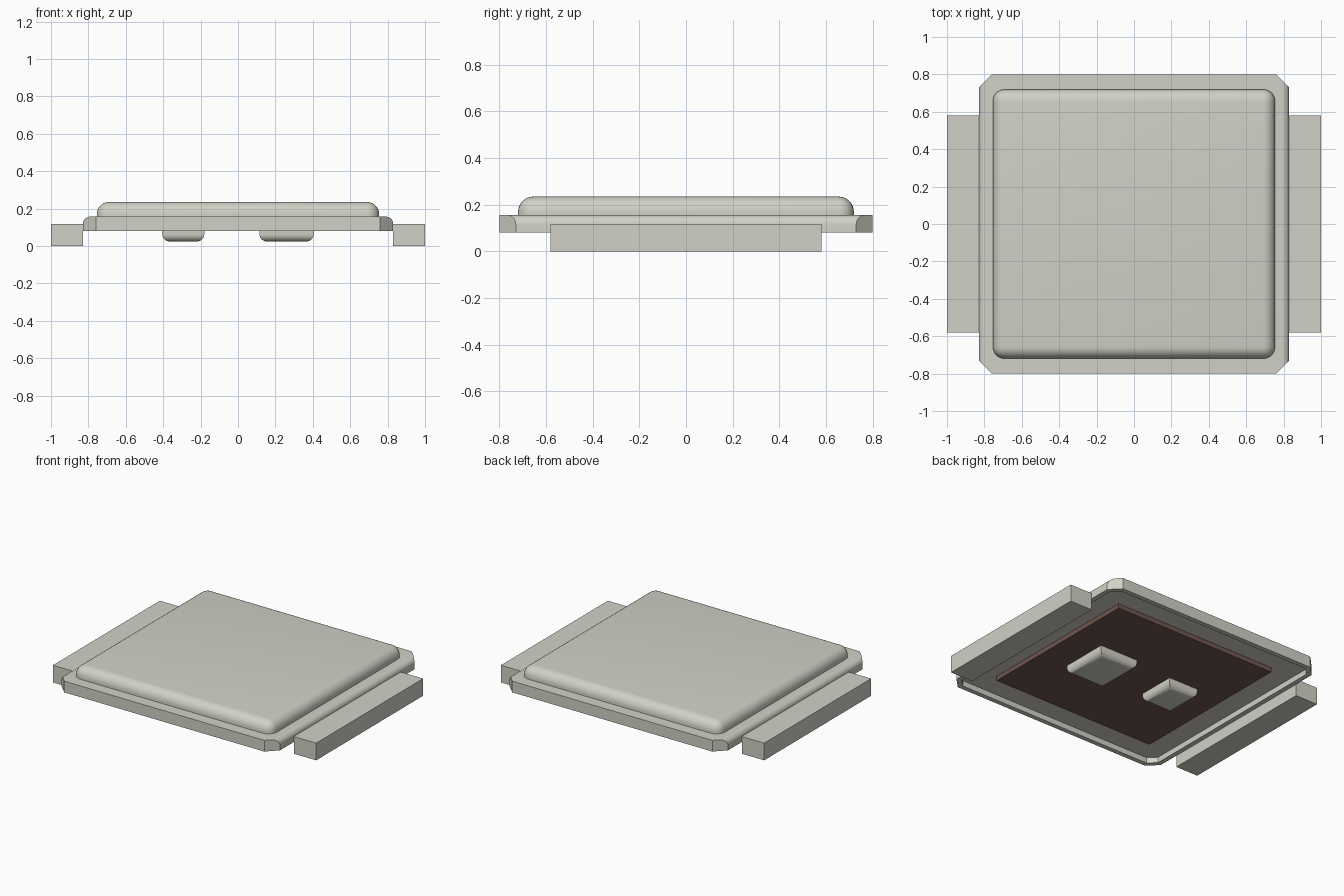
import bpy, bmesh, math
from mathutils import Vector

if "Cube" in bpy.data.objects:
    bpy.data.objects.remove(bpy.data.objects["Cube"], do_unlink=True)


def make_material(name, rgb):
    mat = bpy.data.materials.new(name)
    mat.use_nodes = True
    mat.diffuse_color = (*rgb, 1)
    bsdf = next(n for n in mat.node_tree.nodes if n.type == 'BSDF_PRINCIPLED')
    bsdf.inputs["Base Color"].default_value = (*rgb, 1)
    return mat


metal = make_material("warm grey metal", (0.645, 0.638, 0.572))
brown = make_material("dark brown", (0.16, 0.09, 0.075))


def finish(name, bm, mat):
    bmesh.ops.recalc_face_normals(bm, faces=bm.faces)
    mesh = bpy.data.meshes.new(name)
    bm.to_mesh(mesh)
    bm.free()
    obj = bpy.data.objects.new(name, mesh)
    bpy.context.collection.objects.link(obj)
    mesh.materials.append(mat)
    bpy.ops.object.select_all(action='DESELECT')
    obj.select_set(True)
    bpy.context.view_layer.objects.active = obj
    bpy.ops.object.shade_smooth_by_angle(angle=math.radians(30))
    return obj


def box(name, x, y, z, mat, radius=0, rounded=None):
    """Box between ranges; edges passing the rounded test get a bevel."""
    bm = bmesh.new()
    bmesh.ops.create_cube(bm, size=1)
    for v in bm.verts:
        v.co = Vector(r[0] if c < 0 else r[1] for c, r in zip(v.co, (x, y, z)))
    if rounded:
        edges = [e for e in bm.edges if rounded(sorted(v.co.z for v in e.verts))]
        bmesh.ops.bevel(bm, geom=edges, offset=radius, segments=7,
                        profile=0.5, affect='EDGES')
    return finish(name, bm, mat)


# Flange: profile with rounded ends, extruded front to back
HX, HY, LOW, HIGH, R = 0.83, 0.80, 0.08, 0.157, 0.04
arc = [(HX - R + R * math.cos(a), HIGH - R + R * math.sin(a))
       for a in (i * math.pi / 12 for i in range(7))]
half = [(HX, LOW)] + arc
profile = half + [(-px, pz) for px, pz in reversed(half)]
bm = bmesh.new()
face = bm.faces.new([bm.verts.new((px, -HY, pz)) for px, pz in profile])
ext = bmesh.ops.extrude_face_region(bm, geom=[face])
bmesh.ops.translate(bm, vec=(0, 2 * HY, 0),
                    verts=[g for g in ext["geom"] if isinstance(g, bmesh.types.BMVert)])
# Cut corners
for sx in (-1, 1):
    for sy in (-1, 1):
        geom = bm.verts[:] + bm.edges[:] + bm.faces[:]
        cut = bmesh.ops.bisect_plane(bm, geom=geom, plane_co=(sx * HX, sy * (HY - 0.07), 0),
                                     plane_no=(sx, sy, 0), clear_outer=True)
        rim = [g for g in cut["geom_cut"] if isinstance(g, bmesh.types.BMEdge)]
        bmesh.ops.holes_fill(bm, edges=rim)
bmesh.ops.recalc_face_normals(bm, faces=bm.faces)
# Shallow recess underneath
base = min(bm.faces, key=lambda f: f.normal.z * f.calc_area())
bmesh.ops.inset_region(bm, faces=[base], thickness=0.035)
step = bmesh.ops.extrude_discrete_faces(bm, faces=[base])["faces"][0]
bmesh.ops.translate(bm, verts=step.verts[:], vec=(0, 0, 0.038))
finish("flange", bm, metal)

# Raised lid with rounded top and corners
box("lid", (-0.755, 0.755), (-0.72, 0.72), (0.15, 0.235), metal, 0.065,
    lambda z: z[1] > 0.2)

# Side contacts
for side, s in (("left", 1), ("right", -1)):
    box(side + "_contact", sorted((s * 0.83, s)), (-0.58, 0.58), (0, 0.118), metal)

# Dark plate underneath and its two pads
box("die", (-0.62, 0.62), (-0.59, 0.59), (0.086, 0.125), brown)
for name, x, hy in (("large_pad", (0.115, 0.405), 0.165),
                    ("small_pad", (-0.405, -0.18), 0.13)):
    box(name, x, (-hy, hy), (0.024, 0.1), metal, 0.04,
        lambda z: z[1] < 0.05)
